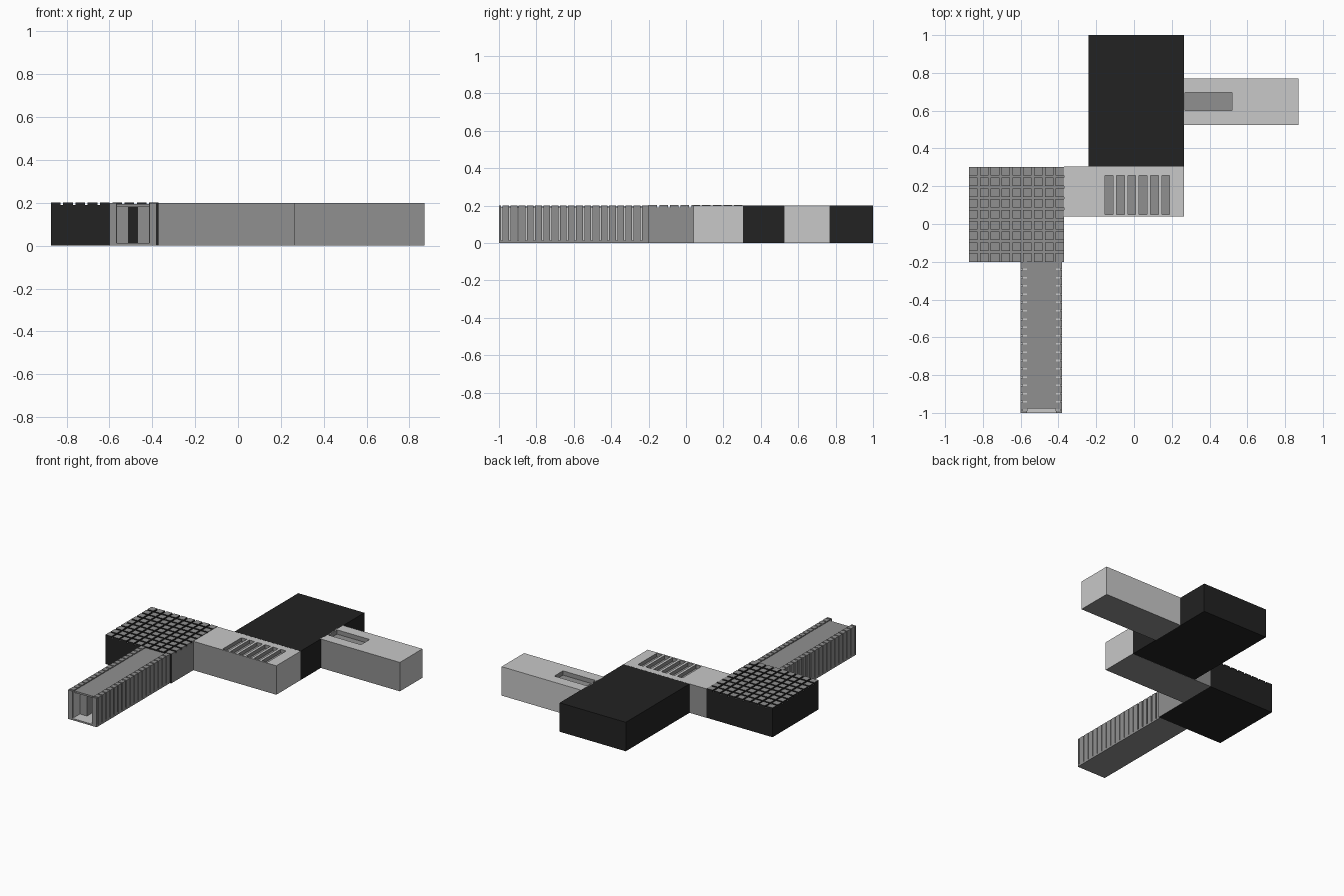
import bpy, bmesh
from mathutils import Vector

if "Cube" in bpy.data.objects:
    bpy.data.objects.remove(bpy.data.objects["Cube"])


def material(name, v):
    m = bpy.data.materials.new(name)
    m.diffuse_color = (v, v, v, 1)
    m.use_nodes = True
    m.node_tree.nodes["Principled BSDF"].inputs["Base Color"].default_value = m.diffuse_color
    return m


MATS = [material("light_grey", 0.58), material("mid_grey", 0.28), material("near_black", 0.016)]
LIGHT, GREY, BLACK = 0, 1, 2
H = 0.2


def finish(name, bm):
    me = bpy.data.meshes.new(name)
    bm.to_mesh(me)
    bm.free()
    for m in MATS:
        me.materials.append(m)
    ob = bpy.data.objects.new(name, me)
    bpy.context.collection.objects.link(ob)
    return ob


def quad(bm, pts, normal, mat):
    """Add a quad facing the given direction."""
    f = bm.faces.new([bm.verts.new(p) for p in pts])
    f.normal_update()
    if f.normal.dot(Vector(normal)) < 0:
        f.normal_flip()
    f.material_index = mat


def add_box(bm, x0, x1, y0, y1, z0, z1, mat):
    r = bmesh.ops.create_cube(bm, size=1)
    for v in r["verts"]:
        v.co = Vector((x1 if v.co.x > 0 else x0, y1 if v.co.y > 0 else y0, z1 if v.co.z > 0 else z0))
        for f in v.link_faces:
            f.material_index = mat


def stepped_block(name, xs, ys, height, top, low, step, sides, bottom):
    """Block whose top is a grid of cells at different heights.
    sides maps an outward direction to the colour of that outer wall."""
    bm = bmesh.new()
    nx, ny = len(xs) - 1, len(ys) - 1
    peak = max(height(i, j) for i in range(nx) for j in range(ny))
    for i in range(nx):
        for j in range(ny):
            x0, x1, y0, y1, h = xs[i], xs[i + 1], ys[j], ys[j + 1], height(i, j)
            quad(bm, [(x0, y0, h), (x1, y0, h), (x1, y1, h), (x0, y1, h)], (0, 0, 1), top if h == peak else low)
            for dx, dy in ((1, 0), (-1, 0), (0, 1), (0, -1)):
                a, b = i + dx, j + dy
                outer = not (0 <= a < nx and 0 <= b < ny)
                base = 0 if outer else height(a, b)
                if base >= h:
                    continue
                if dx:
                    x = x1 if dx > 0 else x0
                    p, q = (x, y0), (x, y1)
                else:
                    y = y1 if dy > 0 else y0
                    p, q = (x0, y), (x1, y)
                quad(bm, [(*p, base), (*q, base), (*q, h), (*p, h)], (dx, dy, 0),
                     sides[(dx, dy)] if outer else step)
    quad(bm, [(xs[0], ys[0], 0), (xs[-1], ys[0], 0), (xs[-1], ys[-1], 0), (xs[0], ys[-1], 0)], (0, 0, -1), bottom)
    return finish(name, bm)


def side_colours(right, left, back, front):
    return {(1, 0): right, (-1, 0): left, (0, 1): back, (0, -1): front}


# Plain dark block at the back
bm = bmesh.new()
add_box(bm, -0.24, 0.265, 0.305, 1.0, 0, H, BLACK)
finish("dark_block", bm)


# Block with a roof of square tiles and dark-sided grooves
def tile_cuts(start, length, n=9, gap=0.012):
    pitch = (length + gap) / n
    return [v for k in range(n) for v in (start + k * pitch, start + (k + 1) * pitch - gap)]


stepped_block("tiled_block", tile_cuts(-0.873, 0.503), tile_cuts(-0.2, 0.503),
              lambda i, j: 0.203 if i % 2 == 0 and j % 2 == 0 else 0.19,
              GREY, GREY, BLACK, side_colours(GREY, BLACK, BLACK, BLACK), BLACK)

# Connecting block with six roof slots
slots = [v for k in range(6) for v in (-0.153 + 0.06 * k, -0.111 + 0.06 * k)]
stepped_block("slotted_block", [-0.37] + slots + [0.265], [0.04, 0.05, 0.256, 0.304],
              lambda i, j: 0.175 if i % 2 == 1 and j == 1 else H,
              LIGHT, GREY, GREY, side_colours(LIGHT, LIGHT, GREY, GREY), GREY)

# End wing with one long roof recess
stepped_block("end_wing", [0.26, 0.27, 0.52, 0.87], [0.525, 0.6, 0.695, 0.77],
              lambda i, j: 0.17 if i == 1 and j == 1 else H,
              LIGHT, GREY, GREY, side_colours(LIGHT, LIGHT, LIGHT, GREY), GREY)

# Long gallery: floor and roof
CX, Y0, Y1 = -0.49, -1.0, -0.2
bm = bmesh.new()
add_box(bm, CX - 0.11, CX + 0.11, Y0, Y1, 0, 0.012, GREY)
for f in bm.faces:
    if f.normal.z > 0.5 or f.calc_center_median().z > 0.011:
        f.material_index = LIGHT
finish("gallery_floor", bm)
bm = bmesh.new()
add_box(bm, CX - 0.076, CX + 0.076, -0.978, Y1, 0.182, 0.194, GREY)
finish("gallery_roof", bm)

# Gallery sides: rows of posts over a lighter recessed wall, and inner partitions
for side, label in ((-1, "left"), (1, "right")):
    def span(a, b):
        return sorted((CX + side * a, CX + side * b))

    bm = bmesh.new()
    n, gap = 18, 0.008
    pitch = (Y1 - Y0 - 0.01) / n
    add_box(bm, *span(0.076, 0.11), Y0, Y0 + 0.012, 0.012, H, GREY)
    for k in range(n):
        y = Y0 + 0.01 + gap + k * pitch
        add_box(bm, *span(0.076, 0.11), y, y + pitch - gap, 0.012, H, GREY)
    finish("gallery_posts_" + label, bm)

    bm = bmesh.new()
    add_box(bm, *span(0.074, 0.1), Y0 + 0.01, Y1, 0.012, 0.193, LIGHT)
    finish("gallery_wall_" + label, bm)

    bm = bmesh.new()
    add_box(bm, *span(0.02, 0.074), -0.92, Y1, 0.012, 0.182, GREY)
    finish("gallery_partition_" + label, bm)
